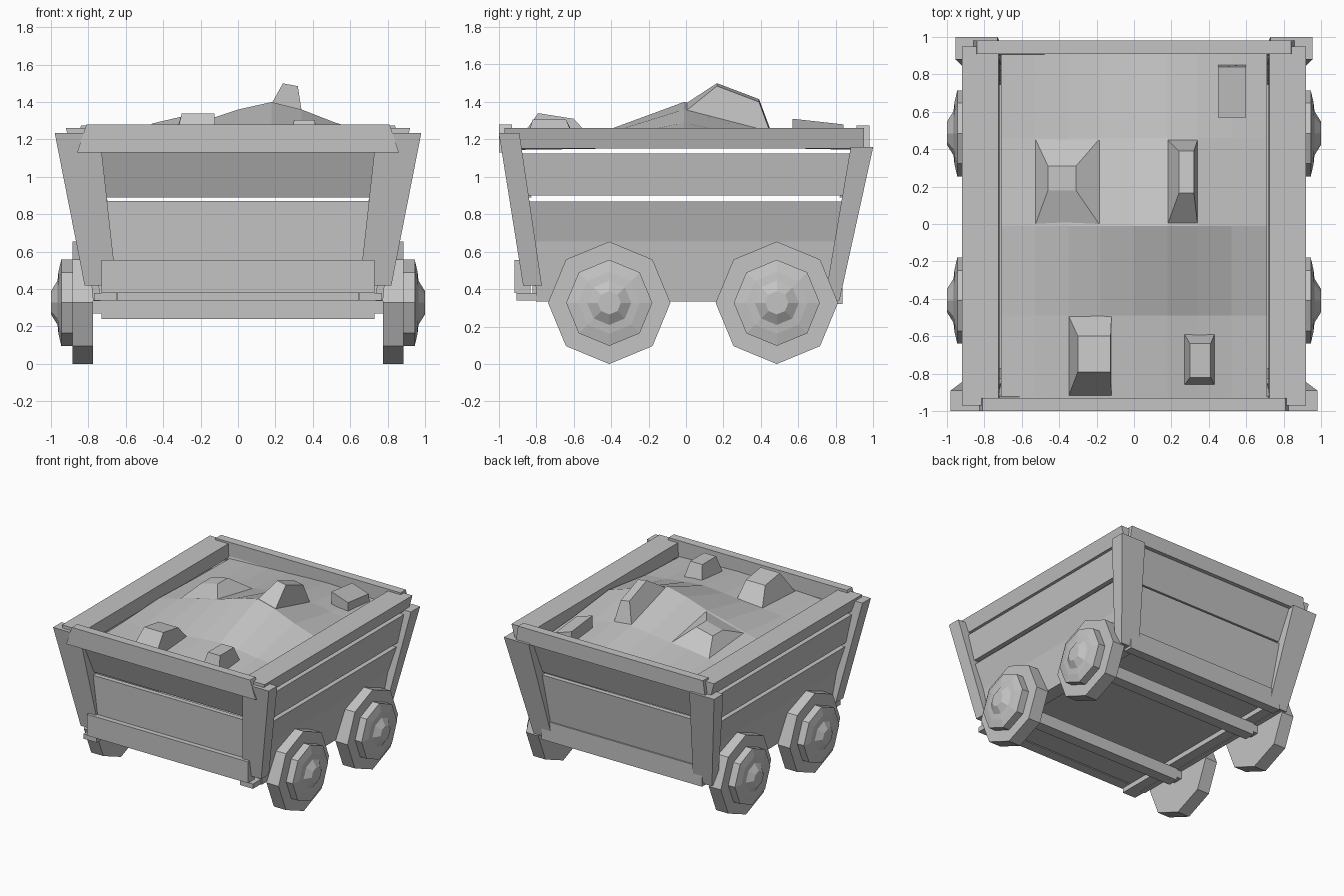
import bpy, bmesh, math

cube = bpy.data.objects.get("Cube")
if cube:
    bpy.data.objects.remove(cube, do_unlink=True)

grey = bpy.data.materials.new("plain_grey")
grey.use_nodes = True
grey.diffuse_color = (0.55, 0.55, 0.55, 1)
grey.node_tree.nodes["Principled BSDF"].inputs["Base Color"].default_value = (0.55, 0.55, 0.55, 1)


def finish(name, bm, mirror=False):
    bmesh.ops.recalc_face_normals(bm, faces=bm.faces)
    mesh = bpy.data.meshes.new(name)
    bm.to_mesh(mesh)
    bm.free()
    mesh.materials.append(grey)
    obj = bpy.data.objects.new(name, mesh)
    bpy.context.collection.objects.link(obj)
    if mirror:
        obj.modifiers.new("mirror", "MIRROR")


def bridge(name, loops, mirror=False):
    """Closed solid through a list of matching point loops."""
    bm = bmesh.new()
    rings = [[bm.verts.new(p) for p in loop] for loop in loops]
    for a, b in zip(rings, rings[1:]):
        for i in range(len(a)):
            j = (i + 1) % len(a)
            bm.faces.new((a[i], a[j], b[j], b[i]))
    bm.faces.new(rings[0])
    bm.faces.new(rings[-1])
    finish(name, bm, mirror)


def corners(x0, x1, y0, y1):
    return (x0, y0), (x1, y0), (x1, y1), (x0, y1)


def block(name, low, high, mirror=False):
    """Six-sided block between two rectangles (x0, x1, y0, y1, z)."""
    bridge(name, [[(x, y, r[4]) for x, y in corners(*r[:4])] for r in (low, high)], mirror)


def box(name, x0, x1, y0, y1, z0, z1, mirror=False):
    block(name, (x0, x1, y0, y1, z0), (x0, x1, y0, y1, z1), mirror)


# Side walls: stacked planks leaning outwards
T = 0.04
for name, xa, za, xb, zb, ya, yb in (
        ("side_base_plank", 0.775, 0.335, 0.805, 0.655, 0.80, 0.81),
        ("side_middle_plank", 0.805, 0.655, 0.86, 0.867, 0.81, 0.84),
        ("side_upper_plank", 0.865, 0.90, 0.895, 1.125, 0.84, 0.88)):
    block(name, (xa - T, xa, -ya, ya, za), (xb - T, xb, -yb, yb, zb), True)

# End walls: lower plank and a further leaning upper plank
for name, s, xa, ya, za, xb, yb, zb in (
        ("front_lower_plank", -1, 0.67, 0.87, 0.38, 0.715, 0.88, 0.87),
        ("front_upper_plank", -1, 0.72, 0.865, 0.89, 0.75, 0.965, 1.15),
        ("back_lower_plank", 1, 0.67, 0.81, 0.36, 0.715, 0.87, 0.87),
        ("back_upper_plank", 1, 0.72, 0.86, 0.89, 0.75, 0.95, 1.16)):
    block(name, (-xa, xa, s * (ya - T), s * ya, za), (-xb, xb, s * (yb - T), s * yb, zb))

# Bottom beams, floor and axles
box("front_bottom_beam", -0.73, 0.73, -0.915, -0.83, 0.38, 0.555)
box("back_bottom_beam", -0.73, 0.73, 0.76, 0.835, 0.32, 0.48)
box("floor", -0.68, 0.68, -0.82, 0.80, 0.38, 0.42)
box("floor_rail", 0.65, 0.77, -0.905, 0.80, 0.34, 0.38, True)

# Corner posts
block("front_post", (0.65, 0.82, -0.87, -0.77, 0.42), (0.74, 0.98, -1.0, -0.89, 1.235), True)
block("back_post", (0.64, 0.81, 0.74, 0.82, 0.34), (0.73, 0.955, 0.88, 1.0, 1.16), True)

# Top rim
block("side_rail", (0.72, 0.89, -0.97, 0.95, 1.15), (0.725, 0.92, -0.97, 0.95, 1.26), True)
block("front_rail", (-0.86, 0.86, -1.0, -0.93, 1.13), (-0.81, 0.81, -1.0, -0.93, 1.28))
block("back_rail", (-0.86, 0.86, 0.91, 0.98, 1.15), (-0.84, 0.84, 0.91, 0.98, 1.275))

# Wheels: eight-sided stepped discs with a raised hub
steps = ((0.775, 0.327), (0.885, 0.327), (0.885, 0.23), (0.945, 0.23), (0.96, 0.165),
         (0.965, 0.118), (1.0, 0.062))
turns = [i * math.pi / 4 for i in range(8)]
for end, y in (("front", -0.41), ("back", 0.485)):
    bridge(f"{end}_wheel", [[(x, y + r * math.sin(t), 0.327 + r * math.cos(t)) for t in turns]
                            for x, r in steps], True)
    box(f"{end}_axle", -0.73, 0.73, y - 0.045, y + 0.045, 0.24, 0.34)
    box(f"{end}_axle_stub", 0.70, 0.80, y - 0.04, y + 0.04, 0.27, 0.34, True)

# Ore heap: ridge across the cart, highest right of centre
xs = (-0.71, -0.53, -0.35, -0.18, 0, 0.18, 0.34, 0.52, 0.71)
ridge = (0.03, 0.07, 0.12, 0.16, 0.22, 0.26, 0.22, 0.15, 0.09)
ys = (-0.93, -0.49, -0.01, 0.46, 0.91)
rows = (0.12, 0.32, 1.0, 0.45, 0.15)


def sample(keys, values, k):
    """Linear interpolation between listed values."""
    for i in range(len(keys) - 1):
        if k <= keys[i + 1]:
            f = (k - keys[i]) / (keys[i + 1] - keys[i])
            return values[i] + f * (values[i + 1] - values[i])


def heap_height(x, y):
    return 1.14 + sample(xs, ridge, x) * sample(ys, rows, y)


bm = bmesh.new()
grid = [[bm.verts.new((x, y, heap_height(x, y))) for x in xs] for y in ys]
for a, b in zip(grid, grid[1:]):
    for i in range(len(xs) - 1):
        bm.faces.new((a[i], a[i + 1], b[i + 1], b[i]))
finish("ore_heap", bm)


def rock(name, base, top, z, drop_x=0, drop_y=0):
    """Block rising from the heap; the top drops towards the right and the back."""
    drops = (0, drop_x, drop_x + drop_y, drop_y)
    bridge(name, [[(x, y, heap_height(x, y) - 0.005) for x, y in corners(*base)],
                  [(x, y, z - d) for (x, y), d in zip(corners(*top), drops)]])


# Loose rocks
rock("tall_rock", (0.18, 0.34, 0.0, 0.45), (0.24, 0.32, 0.165, 0.39), 1.5, 0.015, 0.085)
rock("flat_rock", (-0.53, -0.18, -0.01, 0.46), (-0.46, -0.31, 0.18, 0.31), 1.285, -0.035)
rock("front_rock", (-0.35, -0.12, -0.92, -0.49), (-0.30, -0.125, -0.79, -0.60), 1.34, 0, 0.03)
rock("small_rock", (0.27, 0.43, -0.86, -0.59), (0.30, 0.41, -0.82, -0.64), 1.305)
rock("back_rock", (0.45, 0.60, 0.57, 0.85), (0.45, 0.60, 0.57, 0.84), 1.31, 0.05, 0.03)
